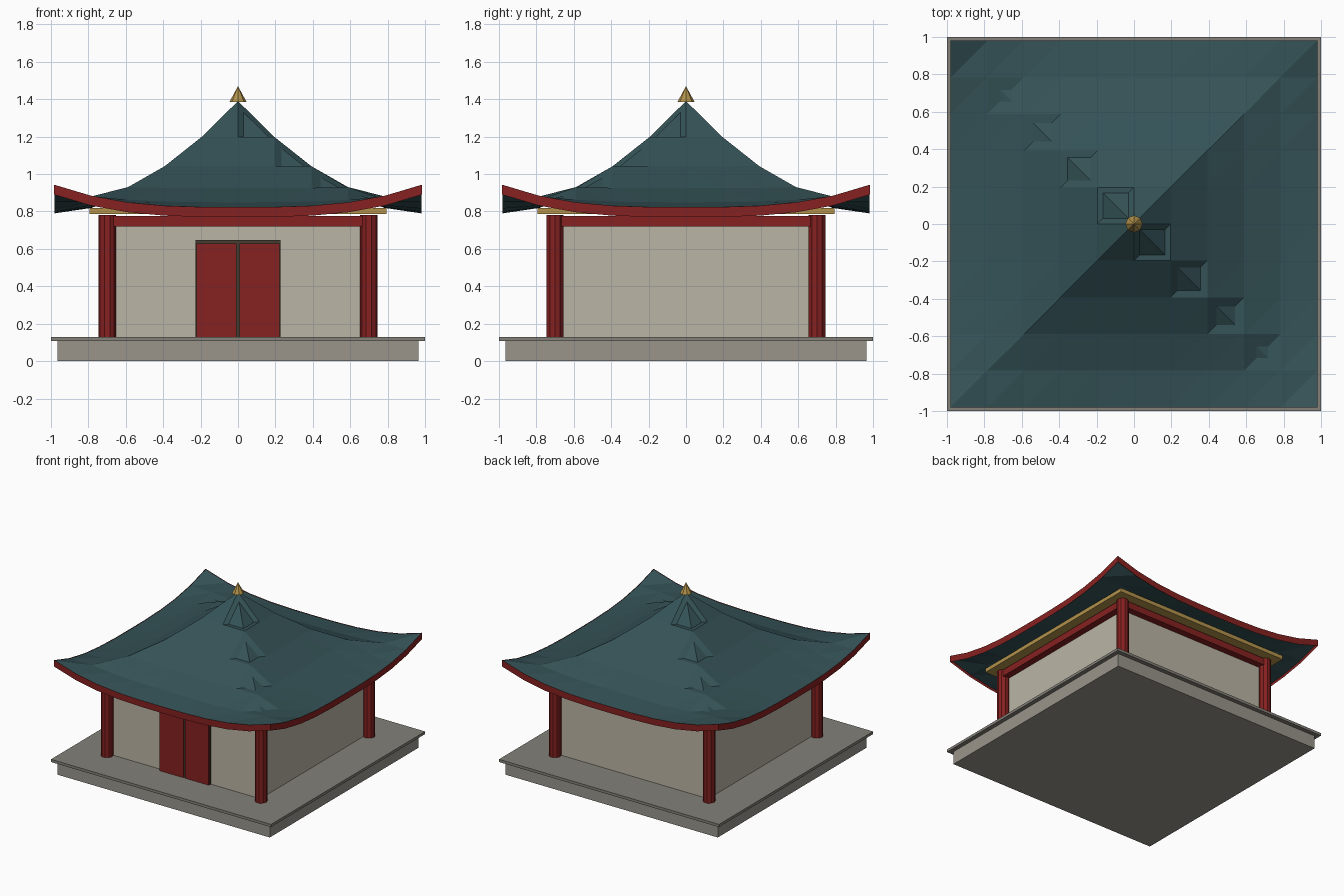
import bpy, bmesh, math
from mathutils import Matrix

if "Cube" in bpy.data.objects:
    bpy.data.objects.remove(bpy.data.objects["Cube"])


def mat(name, r, g, b):
    m = bpy.data.materials.new(name)
    m.diffuse_color = (r, g, b, 1)
    m.use_nodes = True
    m.node_tree.nodes["Principled BSDF"].inputs["Base Color"].default_value = m.diffuse_color
    return m


STONE = mat("stone", .32, .30, .26)
PAVING = mat("paving", .23, .22, .19)
PLASTER = mat("plaster", .50, .46, .38)
RED = mat("red_lacquer", .24, .015, .015)
DARK = mat("dark_wood", .06, .045, .03)
TEAL = mat("roof_tile", .035, .085, .095)
GOLD = mat("gold", .45, .29, .07)


def finish(name, bm, material):
    me = bpy.data.meshes.new(name)
    bm.to_mesh(me)
    bm.free()
    me.materials.append(material)
    ob = bpy.data.objects.new(name, me)
    bpy.context.collection.objects.link(ob)
    return ob


def box(name, x, y, z, material):
    bm = bmesh.new()
    size = Matrix.Diagonal((x[1] - x[0], y[1] - y[0], z[1] - z[0], 1))
    mid = Matrix.Translation((sum(x) / 2, sum(y) / 2, sum(z) / 2))
    bmesh.ops.create_cube(bm, size=1, matrix=mid @ size)
    return finish(name, bm, material)


def cone(name, x, y, z, r1, r2, sides, material):
    bm = bmesh.new()
    place = Matrix.Translation((x, y, sum(z) / 2)) @ Matrix.Rotation(math.pi / 2, 4, 'Z')
    bmesh.ops.create_cone(bm, cap_ends=True, segments=sides, radius1=r1, radius2=r2,
                          depth=z[1] - z[0], matrix=place)
    return finish(name, bm, material)


def square(name, half, z, material):
    return box(name, (-half, half), (-half, half), z, material)


# Stone platform and walls
square("platform", .965, (0, .108), STONE)
square("platform_slab", 1.0, (.108, .13), PAVING)
square("walls", .675, (.13, .76), PLASTER)

# Corner columns and the beams between them
for sx in (-1, 1):
    for sy in (-1, 1):
        cone("column", sx * .7, sy * .7, (.13, .78), .047, .047, 10, RED)
for s in (-1, 1):
    side = (s * .7 - .03, s * .7 + .03)
    box("beam_x", (-.7, .7), side, (.72, .775), RED)
    box("beam_y", side, (-.7, .7), (.72, .775), RED)

# Gilded plate under the eaves
square("eave_plate", .795, (.786, .818), GOLD)

# Double door in a dark frame
box("door_frame", (-.228, .228), (-.69, -.67), (.13, .647), DARK)
for s in (-1, 1):
    box("door_leaf", sorted((s * .007, s * .223)), (-.70, -.68), (.13, .63), RED)

# Curved roof: grid whose corners sweep upward
N, HALF, THICK = 10, .98, .03


def roof_z(u, v):
    d = max(abs(u), abs(v))
    return .82 + .57 * (1 - d) ** 1.85 + .12 * abs(u * v) ** 3


T = [i * 2 / N - 1 for i in range(N + 1)]
T[N // 2] = 0.0
bm = bmesh.new()
top, low = [[[bm.verts.new((u * HALF, v * HALF, roof_z(u, v) - drop)) for v in T] for u in T]
            for drop in (0, THICK)]
flip = False
for i in range(N):
    for j in range(N):
        # the top is split along the same side of every cell, the underside the other way
        a, b, c, d = top[i][j], top[i + 1][j], top[i + 1][j + 1], top[i][j + 1]
        bm.faces.new((a, b, c))
        bm.faces.new((a, c, d))
        a, b, c, d = low[i][j], low[i + 1][j], low[i + 1][j + 1], low[i][j + 1]
        bm.faces.new((a, d, b))
        bm.faces.new((b, d, c))
for i in range(N):
    for p, q, r, s in ((top[i][0], low[i][0], low[i + 1][0], top[i + 1][0]),
                       (top[i + 1][N], low[i + 1][N], low[i][N], top[i][N]),
                       (top[0][i + 1], low[0][i + 1], low[0][i], top[0][i]),
                       (top[N][i], low[N][i], low[N][i + 1], top[N][i + 1])):
        bm.faces.new((p, q, r, s))
finish("roof", bm, TEAL)

# Red fascia strips following the four eaves
for k in range(4):
    bm = bmesh.new()
    rows = [[bm.verts.new((u * .983, -.983, roof_z(u, 1) + dz)) for u in T] for dz in (.003, -.05)]
    for i in range(N):
        bm.faces.new((rows[1][i], rows[1][i + 1], rows[0][i + 1], rows[0][i]))
    bmesh.ops.rotate(bm, verts=bm.verts, matrix=Matrix.Rotation(k * math.pi / 2, 3, 'Z'))
    finish("fascia", bm, RED)

# Finial
cone("finial", 0, 0, (1.385, 1.47), .046, 0, 8, GOLD)
